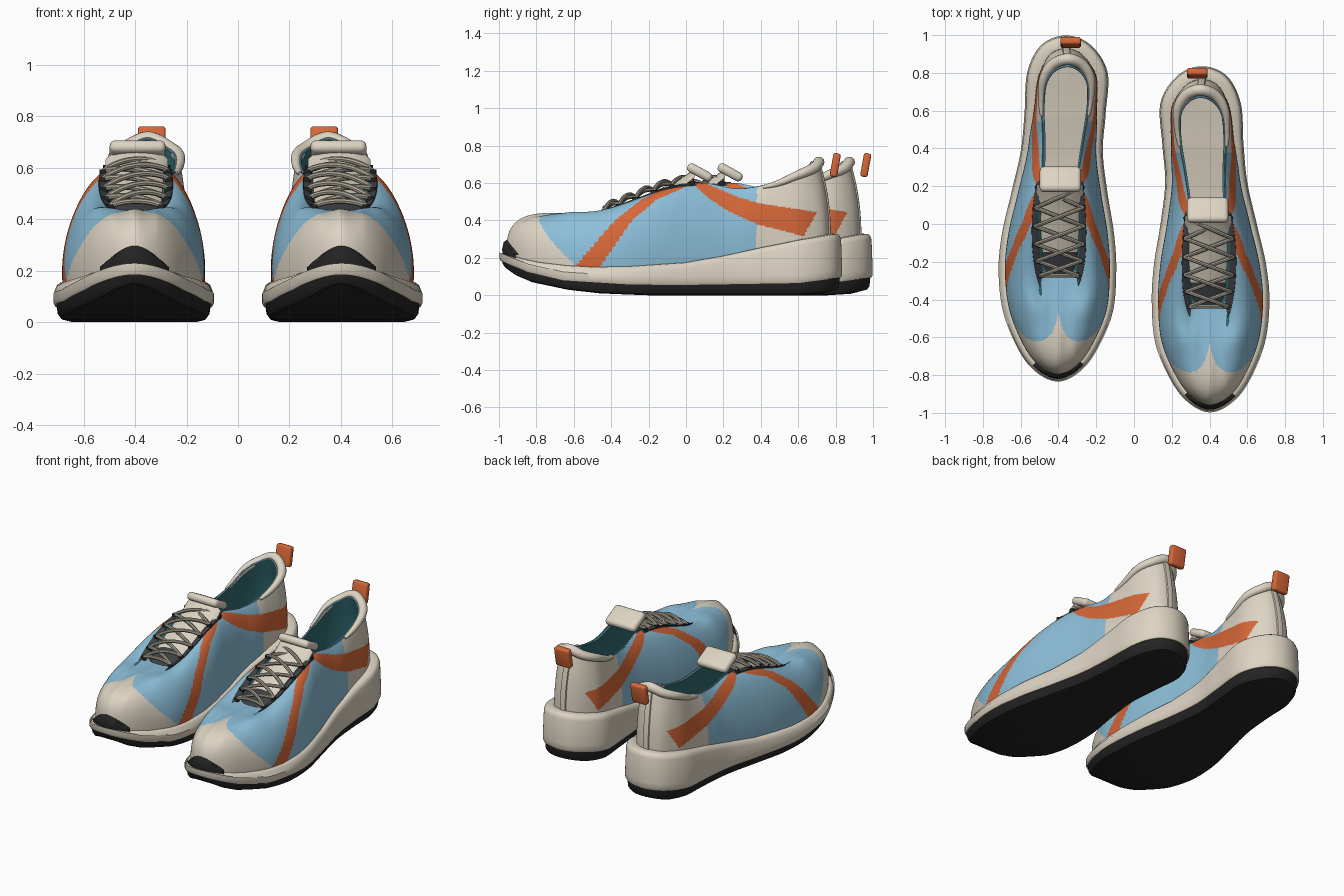
import bpy, bmesh, math
from mathutils import Vector, Matrix

if "Cube" in bpy.data.objects:
    bpy.data.objects.remove(bpy.data.objects["Cube"])

SEG = 14


def material(name, rgb):
    m = bpy.data.materials.new(name)
    m.diffuse_color = [((c / 255 + 0.055) / 1.055) ** 2.4 for c in rgb] + [1]
    m.use_nodes = True
    m.node_tree.nodes["Principled BSDF"].inputs["Base Color"].default_value = m.diffuse_color
    return m


BEIGE = material("warm beige", (221, 212, 195))
BLUE = material("sky blue", (140, 191, 217))
ORANGE = material("burnt orange", (214, 103, 56))
TEAL = material("deep teal", (48, 108, 114))
BLACK = material("rubber black", (36, 36, 37))
GREY = material("charcoal", (62, 65, 69))
LACE = material("lace grey", (172, 165, 150))
parts = []


def interp(x, table):
    if x <= table[0][0]:
        return table[0][1]
    for (a, u), (b, v) in zip(table, table[1:]):
        if x <= b:
            return u + (v - u) * (x - a) / (b - a)
    return table[-1][1]


def clamp(x):
    return max(0.0, min(1.0, x))


def spline(ctrl):
    """Closed smooth curve through the control points."""
    p, n, out = [Vector(c) for c in ctrl], len(ctrl), []
    for i in range(n):
        a, b, c, d = (p[(i + k) % n] for k in (-1, 0, 1, 2))
        for s in range(SEG):
            t = s / SEG
            out.append(0.5 * (2 * b + (c - a) * t + (2 * a - 5 * b + 4 * c - d) * t * t
                              + (3 * b - a - 3 * c + d) * t ** 3))
    return out


def finish(name, bm, mats):
    bmesh.ops.recalc_face_normals(bm, faces=bm.faces)
    me = bpy.data.meshes.new(name)
    bm.to_mesh(me)
    bm.free()
    for m in mats:
        me.materials.append(m)
    ob = bpy.data.objects.new(name, me)
    bpy.context.collection.objects.link(ob)
    parts.append(ob)
    return ob


def loft(name, rings, mats, closed=True, caps=False, rule=None):
    bm = bmesh.new()
    vs = [[bm.verts.new(p) for p in r] for r in rings]
    n = len(rings[0])
    for a, b in zip(vs, vs[1:]):
        for j in range(n if closed else n - 1):
            k = (j + 1) % n
            bm.faces.new((a[j], a[k], b[k], b[j]))
    if caps:
        bm.faces.new(vs[0])
        bm.faces.new(vs[-1])
    if rule:
        for f in bm.faces:
            f.material_index = rule(f.calc_center_median())
    return finish(name, bm, mats)


def tube(name, pts, radius, mat, sides=8):
    rings = []
    for i, p in enumerate(pts):
        t = (pts[min(i + 1, len(pts) - 1)] - pts[max(i - 1, 0)]).normalized()
        u = t.cross(Vector((0, 0, 1)) if abs(t.z) < 0.9 else Vector((1, 0, 0))).normalized()
        w, r = t.cross(u), radius(i / (len(pts) - 1))
        rings.append([p + r * (u * math.cos(a) + w * math.sin(a))
                      for a in (k * 2 * math.pi / sides for k in range(sides))])
    return loft(name, rings, [mat], caps=True)


def block(name, loc, size, tilt, bevel, mat):
    bm = bmesh.new()
    bmesh.ops.create_cube(bm, size=1, matrix=Matrix.Translation(loc)
                          @ Matrix.Rotation(tilt, 4, 'X') @ Matrix.Diagonal((*size, 1)))
    bmesh.ops.bevel(bm, geom=bm.edges[:], offset=bevel, segments=3, affect='EDGES', profile=0.5)
    return finish(name, bm, [mat])


# Sole outline: heel, outer side, toe, inner side
S = spline([(.36, .835), (.49, .785), (.565, .64), (.58, .42), (.60, .22), (.65, 0), (.70, -.22),
            (.717, -.42), (.69, -.64), (.60, -.85), (.505, -.957), (.40, -.997), (.297, -.953),
            (.205, -.845), (.115, -.64), (.094, -.42), (.105, -.22), (.14, 0), (.165, .22),
            (.15, .42), (.14, .64), (.23, .785)])
# Rim of throat and collar in the same order
T = spline([(.35, .71, .717), (.43, .68, .685), (.48, .60, .65), (.49, .46, .595), (.485, .28, .57),
            (.49, .10, .60), (.505, -.05, .585), (.507, -.18, .54), (.50, -.30, .485), (.485, -.40, .44),
            (.45, -.43, .43), (.395, -.437, .43), (.34, -.43, .43), (.305, -.40, .44),
            (.288, -.30, .485), (.283, -.18, .54), (.285, -.05, .585), (.29, .10, .60),
            (.265, .28, .57), (.235, .46, .595), (.23, .60, .65), (.275, .68, .685)])
N = len(S)
NORM = []
for i in range(N):
    t = (S[(i + 1) % N] - S[i - 1]).normalized()
    NORM.append(Vector((-t.y, t.x)))

Z_BOTTOM = [(-1, .145), (-.93, .10), (-.85, .07), (-.65, .03), (-.46, .01), (-.2, 0), (.6, 0), (.75, .008), (.84, .025)]
Z_MID = [(-1, .185), (-.93, .155), (-.85, .125), (-.66, .08), (-.3, .057), (0, .055), (.6, .065), (.84, .095)]
Z_TOP = [(-1, .225), (-.9, .197), (-.8, .177), (-.65, .16), (-.5, .152), (-.3, .155), (0, .175),
         (.2, .21), (.4, .255), (.6, .295), (.84, .33)]


def ring(inset, table, dz=0.0):
    return [Vector((*(S[i] - NORM[i] * inset), interp(S[i].y, table) + dz)) for i in range(N)]


def spine(r):
    return [(r[i] + r[-i]) / 2 for i in range(N)]


# Outsole, midsole and insole
bot = ring(.055, Z_BOTTOM)
loft("outsole", [spine(bot), bot, ring(.03, Z_BOTTOM, .006), ring(.017, Z_BOTTOM, .025), ring(.012, Z_MID, .005)], [BLACK])
top = ring(.06, Z_TOP)
loft("midsole", [ring(.03, Z_MID), ring(.006, Z_MID), ring(0, Z_MID, .012), ring(0, Z_MID, .045),
                 ring(.006, Z_TOP, -.03), ring(.014, Z_TOP, -.01), ring(.026, Z_TOP, -.001), top, spine(top)], [BEIGE])
foot = ring(.08, Z_TOP, .008)
loft("insole", [foot, spine(foot)], [BEIGE])


# Upper: each strip runs from the sole edge over to the rim
def upper_point(i, v):
    y = S[i].y
    toe, wall = clamp((-y - .45) / .5), clamp((y + .1) / .6)
    b = Vector((*(S[i] - NORM[i] * (.037 + .03 * clamp((y - .3) / .4))), interp(y, Z_TOP) - .02))
    t, h = T[i], T[i].z - b.z
    out = NORM[i] * .02 * (1 - wall)
    p1 = b + Vector((out.x, out.y, h * (.45 + .72 * toe ** 2)))
    k = .66 - .10 * wall
    p2 = Vector((t.x + (b.x - t.x) * k, t.y + (b.y - t.y) * k, t.z - h * (.06 + .24 * wall) * (1 - toe)))
    w = 1 - v
    p = b * w ** 3 + p1 * 3 * w * w * v + p2 * 3 * w * v * v + t * v ** 3
    # toe ridge, and two soft swellings behind the toe cap
    dx = p.x - .40
    if p.y < -.45:
        p.z += .012 * math.exp(-(dx / .03) ** 2) * math.sin(math.pi * v)
        p.z += .022 * math.exp(-((p.y + .60) / .09) ** 2 - ((abs(dx) - .12) / .07) ** 2) * math.sin(math.pi * v)
    return p


STRIPE_C = [(.15, -.53), (.29, -.42), (.40, -.335), (.51, -.2), (.58, -.05), (.64, .05)]
STRIPE_W = [(.15, .068), (.29, .056), (.40, .046), (.51, .042), (.6, .05)]
BACK_HI = [(.03, .62), (.1, .60), (.29, .52), (.40, .49), (.70, .445)]
BACK_LO = [(.03, .60), (.12, .52), (.235, .445), (.38, .38), (.63, .315)]


def upper_rule(c):
    y, z, dx = c.y, c.z, abs(c.x - .40)
    edge = -.79 + .19 * clamp((.42 - z) / .25) ** 1.5 + .16 * math.exp(-dx / .03)
    if y < edge:
        return 0
    if abs(y - interp(z, STRIPE_C)) < interp(z, STRIPE_W) and y < .06:
        return 2
    if .03 < y < .70 - (.445 - z) * .54 and interp(y, BACK_LO) < z < interp(y, BACK_HI):
        return 2
    return 0 if y > .38 else 1


V = 80
rows = [[upper_point(i, j / V) for i in range(N)] for j in range(V + 1)]
loft("upper", rows, [BEIGE, BLUE, ORANGE], rule=upper_rule)


# Lining and its blue edge
def inner(p):
    return Vector((.37 + (p.x - .37) * .9, -.05 + (p.y + .05) * .95, p.z - .005))


lining = [T] + [[inner(p) for p in rows[j]] for j in range(V, -1, -8)]
loft("lining", lining, [TEAL])
collar = [i % N for i in range(-5 * SEG, 5 * SEG + 1)]
tube("collar_edge", [inner(T[i]) for i in collar], lambda t: .005, BLUE)

# Padded collar roll round the heel
roll = [i % N for i in range(-46, 47)]
tube("collar_roll", [T[i] + Vector((0, 0, -.006)) for i in roll],
     lambda t: .008 + .022 * math.sin(math.pi * t) ** .6, BEIGE, 14)

# Eyestay plates along both throat edges
for side, name in ((1, "eyestay_outer"), (-1, "eyestay_inner")):
    strip = []
    for i in range(72, 129):
        strip.append([upper_point(side * i % N, v) + Vector((0, 0, dz))
                      for v, dz in ((.895, -.003), (.9, .006), (.95, .007), (1, .006), (1, -.01))])
    loft(name, strip, [GREY], closed=False)

# Tongue, dark at its base, with padded top
path = [(-.48, .39), (-.35, .452), (-.31, .472), (-.2, .525), (-.08, .578), (0, .625), (.045, .66)]
loft("tongue", [[Vector((.393 + .122 * math.cos(a), y, z + .018 * math.sin(a) - .03 * math.cos(a) ** 2))
                 for a in (k * math.pi / 12 for k in range(24))] for y, z in path], [BEIGE, GREY],
     caps=True, rule=lambda c: 1 if c.y < -.31 else 0)
block("tongue_pad", (.39, .073, .657), (.218, .145, .05), -.5, .022, BEIGE)

# Eyelets and crossed laces
holes = []
for k in range(6):
    pair = []
    for side in (1, -1):
        p = upper_point(side * (75 + 10 * k) % N, .95) + Vector((0, 0, .006))
        tube("eyelet", [p - Vector((0, 0, .012)), p + Vector((0, 0, .010))], lambda t: .016, BLACK, 12)
        pair.append(p)
    holes.append(pair)


def lace(a, b, lift):
    pts = [a.lerp(b, t / 12) + Vector((0, 0, .003 + lift * math.sin(math.pi * t / 12) ** .7)) for t in range(13)]
    tube("lace", pts, lambda t: .011, LACE)


for k in range(5):
    lace(holes[k][0], holes[k + 1][1], .022)
    lace(holes[k][1], holes[k + 1][0], .038)
for k in (0, 5):
    lace(holes[k][0], holes[k][1], .02)

# Toe bumper: thin crescent on the tip
K = 20
bump = []
for j in range(-K, K + 1):
    i, w = 11 * SEG + j, 1 - (j / K) ** 2
    z = interp(S[i].y, Z_TOP)
    bump.append([Vector((*(S[i] - NORM[i] * d), z + dz)) for d, dz in
                 ((.016, -.004), (.014, .012 + .01 * w), (.022, .014 + .045 * w), (.036, .016 + .056 * w), (.07, .012 + .05 * w))])
loft("toe_bumper", bump, [BLACK], closed=False)

# Heel pull tab and back strip
block("heel_tab", (.335, .798, .696), (.108, .040, .128), -.18, .012, ORANGE)
strip = [[upper_point(j % N, v / 12) + Vector((0, .007 if abs(j) < 4 else -.01, 0)) for j in range(-4, 5)] for v in range(12)]
loft("heel_strip", strip, [BEIGE], closed=False)

# Mirror everything into the left shoe, set further back
flip = Matrix.Translation((0, .163, 0)) @ Matrix.Diagonal((-1, 1, 1, 1))
for ob in parts[:]:
    me = ob.data.copy()
    me.transform(flip)
    me.flip_normals()
    twin = bpy.data.objects.new("left_" + ob.name, me)
    bpy.context.collection.objects.link(twin)
    ob.name = "right_" + ob.name
    parts.append(twin)
for ob in parts:
    ob.select_set(True)
bpy.context.view_layer.objects.active = parts[0]
bpy.ops.object.shade_smooth_by_angle(angle=math.radians(40))
